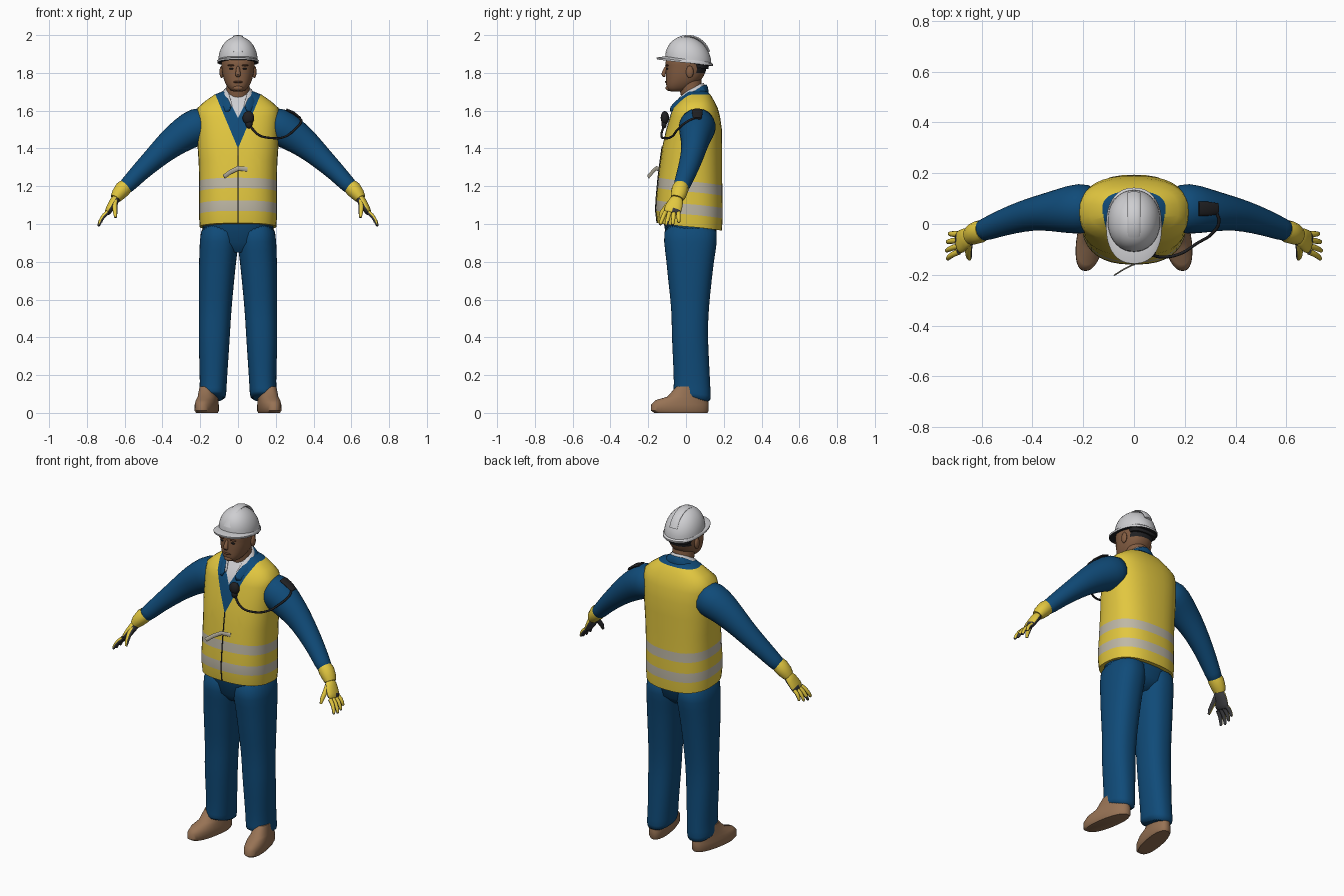
import bpy, bmesh, math
from mathutils import Vector

if "Cube" in bpy.data.objects:
    bpy.data.objects.remove(bpy.data.objects["Cube"])


def material(name, r, g, b):
    m = bpy.data.materials.new(name)
    m.use_nodes = True
    m.diffuse_color = (r, g, b, 1)
    bsdf = next(n for n in m.node_tree.nodes if n.type == "BSDF_PRINCIPLED")
    bsdf.inputs["Base Color"].default_value = (r, g, b, 1)
    bsdf.inputs["Roughness"].default_value = 0.7
    return m


YELLOW = material("vest yellow", 0.76, 0.57, 0.05)
BLUE = material("coverall blue", 0.005, 0.07, 0.19)
WHITE = material("helmet white", 0.62, 0.62, 0.64)
SKIN = material("skin brown", 0.23, 0.11, 0.055)
SHADE = material("dark skin", 0.12, 0.05, 0.025)
BOOT = material("boot tan", 0.31, 0.17, 0.09)
STRIPE = material("reflective grey", 0.52, 0.48, 0.38)
BLACK = material("black", 0.015, 0.015, 0.017)
GREY = material("glove grey", 0.045, 0.045, 0.05)
parts = []


def finish(name, bm, mats, rule=None, subsurf=0):
    """Turn a bmesh into an object; rule(centre, normal) picks the face colour."""
    bmesh.ops.recalc_face_normals(bm, faces=bm.faces)
    if rule:
        for f in bm.faces:
            f.material_index = rule(f.calc_center_median(), f.normal)
    me = bpy.data.meshes.new(name)
    bm.to_mesh(me)
    bm.free()
    for m in mats:
        me.materials.append(m)
    ob = bpy.data.objects.new(name, me)
    bpy.context.collection.objects.link(ob)
    if subsurf:
        mod = ob.modifiers.new("smooth", "SUBSURF")
        mod.levels = mod.render_levels = subsurf
    parts.append(ob)
    return ob


def bridge(rings, side=1):
    """Join closed rings of points into a capped skin, mirrored if side is -1."""
    bm = bmesh.new()
    rows = [[bm.verts.new((p[0] * side, p[1], p[2])) for p in ring] for ring in rings]
    for low, high in zip(rows, rows[1:]):
        for i in range(len(low)):
            j = (i + 1) % len(low)
            bm.faces.new((low[i], low[j], high[j], high[i]))
    bm.faces.new(rows[0])
    bm.faces.new(rows[-1])
    return bm


def oval(z, x0, x1, y0, y1, lift=0, power=2.3, shear=0, seg=36):
    """Horizontal rounded cross-section, lifted at the front, lowered at the back."""
    ring = []
    for k in range(seg):
        t = math.tau * k / seg
        c, s = math.cos(t), math.sin(t)
        x = math.copysign(abs(c) ** (2 / power), c)
        y = math.copysign(abs(s) ** (2 / power), s)
        y = (y0 + y1) / 2 + y * (y1 - y0) / 2
        ring.append(((x0 + x1) / 2 + x * (x1 - x0) / 2 + shear * y, y, z - lift * s))
    return ring


def tube(points, hint, side=1, seg=16):
    """Sweep an ellipse along points (x, y, z, radius along hint, other radius)."""
    pos = [Vector(p[:3]) for p in points]
    rings = []
    for i, p in enumerate(points):
        t = (pos[min(i + 1, len(pos) - 1)] - pos[max(i - 1, 0)]).normalized()
        h = Vector(hint(pos[i]) if callable(hint) else hint)
        u = (h - t * h.dot(t)).normalized()
        v = t.cross(u)
        angles = [math.tau * k / seg for k in range(seg)]
        rings.append([pos[i] + u * p[3] * math.cos(a) + v * p[4] * math.sin(a) for a in angles])
    return bridge(rings, side)


def ball(name, loc, size, mat):
    bm = bmesh.new()
    bmesh.ops.create_uvsphere(bm, u_segments=16, v_segments=10, radius=1)
    bmesh.ops.scale(bm, vec=size, verts=bm.verts)
    bmesh.ops.translate(bm, vec=loc, verts=bm.verts)
    return finish(name, bm, [mat])


X, Y, Z = (1, 0, 0), (0, 1, 0), (0, 0, 1)

# Vest: height, half width, front, back
torso = [(.985, .203, -.152, .19), (1.05, .207, -.16, .194), (1.105, .207, -.158, .194),
         (1.17, .206, -.152, .193), (1.225, .206, -.147, .192), (1.32, .208, -.135, .191),
         (1.41, .214, -.125, .191), (1.5, .216, -.105, .19), (1.57, .22, -.085, .18),
         (1.615, .214, -.07, .168), (1.65, .175, -.04, .15), (1.685, .125, -.015, .13),
         (1.705, .075, 0, .11)]
lifts = [.02 if z < 1.4 else 0 for z, *_ in torso]
bm = bridge([oval(z, -w, w, f, b, l, 2.5) for (z, w, f, b), l in zip(torso, lifts)])
# reflective bands follow the loops
for k, f in enumerate(bm.faces):
    f.material_index = 1 if k // 36 in (1, 3) and k < 36 * (len(torso) - 1) else 0
# clean diagonal cuts for the open neck and the shirt
for apex, slope in ((1.4, .42), (1.56, .5)):
    for s in (1, -1):
        front = [f for f in bm.faces if f.calc_center_median().y < .04
                 and f.calc_center_median().z > 1.36]
        geom = {g for f in front for g in (f, *f.edges, *f.verts)}
        bmesh.ops.bisect_plane(bm, geom=list(geom), dist=1e-5, plane_co=(0, 0, apex),
                               plane_no=(s, 0, -slope))
for f in bm.faces:
    c = f.calc_center_median()
    if c.z > 1.688 or (c.y < .03 and abs(c.x) < .42 * (c.z - 1.4)):
        f.material_index = 2
    if c.y < .03 and abs(c.x) < .5 * (c.z - 1.56):
        f.material_index = 3
finish("vest", bm, [YELLOW, STRIPE, BLUE, WHITE])

# Zip and loose strap on the vest front
zip_line = [(0, f - .001, z + l, .003, .003) for (z, w, f, b), l in zip(torso, lifts) if z < 1.42]
finish("vest_zip", tube(zip_line, X, seg=8), [BLACK])
strap = [(.05, -.142, 1.29), (0, -.158, 1.295), (-.04, -.178, 1.275), (-.075, -.2, 1.25)]
finish("vest_strap", tube([(*p, .012, .003) for p in strap], Z, seg=8), [STRIPE])

# Collars wrapped round the neck
half = [(.045, -.088, 1.595), (.078, -.035, 1.655), (.09, .04, 1.695), (.055, .1, 1.712)]
for name, mat, scale, rise, width in (("coverall_collar", BLUE, 1, 0, .026),
                                      ("shirt_collar", WHITE, .82, .014, .02)):
    path = half + [(0, .116, 1.715)] + [(-x, y, z) for x, y, z in reversed(half)]
    path = [(x * scale, .02 + (y - .02) * scale, z + rise, width, .008) for x, y, z in path]
    finish(name, tube(path, lambda p: (p.x, 0, -.06)), [mat], subsurf=1)

# Trousers: hips, then legs with boots
hips = [(.85, .06, -.06, .1), (.9, .17, -.1, .15), (1.02, .195, -.12, .17)]
finish("trouser_hips", bridge([oval(z, -w, w, f, b) for z, w, f, b in hips]), [BLUE])
leg = [(1.02, 0, .195, -.12, .17), (.9, -.004, .203, -.118, .165), (.82, .008, .206, -.105, .15),
       (.7, .02, .208, -.095, .136), (.55, .035, .206, -.076, .12), (.42, .042, .209, -.076, .115),
       (.3, .05, .206, -.07, .121), (.15, .06, .201, -.063, .128), (.1, .062, .206, -.068, .132, .012),
       (.07, .066, .204, -.064, .13, .028)]
boot = [(0, .05, -.168, .114), (.012, .057, -.185, .12), (.045, .056, -.184, .12),
        (.068, .053, -.16, .117), (.085, .05, -.1, .112), (.14, .045, -.05, .1)]

# Sleeve, glove cuff, palm
sleeve = [(.14, .06, 1.53, .09, .09), (.215, .062, 1.52, .105, .105), (.29, .052, 1.475, .088, .092),
          (.37, .045, 1.415, .07, .076), (.44, .03, 1.35, .062, .062), (.52, .005, 1.275, .053, .051),
          (.58, -.02, 1.21, .046, .044), (.612, -.03, 1.182, .041, .04)]
cuff = [(.595, -.026, 1.2, .04, .04), (.61, -.031, 1.185, .045, .043),
        (.635, -.04, 1.155, .042, .037), (.648, -.047, 1.135, .035, .029)]
palm = [(.64, -.043, 1.145, .033, .027), (.663, -.057, 1.11, .043, .023),
        (.683, -.07, 1.075, .048, .021), (.695, -.076, 1.052, .045, .015)]

for side, label in ((1, "left"), (-1, "right")):
    def grip(c, n):
        return int(n.dot(Vector((-.8 * side, 0, -.55))) > .15 or c.z < 1.005)

    finish(label + "_trouser_leg", bridge([oval(*r) for r in leg], side), [BLUE], subsurf=1)
    finish(label + "_boot", bridge([oval(z, .16 - w, .16 + w, f, b, shear=-.17)
                                    for z, w, f, b in boot], side), [BOOT])
    finish(label + "_sleeve", tube(sleeve, Y, side), [BLUE], subsurf=1)
    finish(label + "_glove_cuff", tube(cuff, Y, side), [YELLOW])
    finish(label + "_glove_palm", tube(palm, Y, side), [YELLOW, GREY],
           lambda c, n: int(grip(c, n) or c.z < 1.07), 1)
    for k, (finger, length) in enumerate((("index", .92), ("middle", 1), ("ring", .93), ("little", .75))):
        off = (k - 1.5) * .023
        base = Vector((.69, -.075 + off, 1.062))
        reach = Vector((.048, -.014 + off * .5, -.074)) * length
        curl = Vector((.008, 0, .003))
        path = [(*(base + reach * t + curl * (t * (1 - t) * 4)), r, r)
                for t, r in ((0, .012), (.35, .0115), (.7, .01), (.93, .008), (1, .004))]
        finish(label + "_" + finger + "_finger", tube(path, Y, side, 10), [YELLOW, GREY], grip)
    thumb = [(.65, -.07, 1.125, .017, .017), (.652, -.105, 1.09, .014, .014),
             (.65, -.128, 1.06, .012, .012), (.648, -.138, 1.035, .007, .007)]
    finish(label + "_thumb", tube(thumb, Y, side, 10), [YELLOW, GREY], grip)
    # ears, brows and eyes
    ball(label + "_ear", (side * .087, .02, 1.805), (.011, .02, .033), SKIN)
    ball(label + "_eyebrow", (side * .036, -.1, 1.84), (.02, .01, .005), SHADE)
    ball(label + "_eye", (side * .035, -.1, 1.822), (.013, .007, .005), BLACK)

# Head and neck, with dark hair low at the back
neck = [(0, .045, 1.62, .064, .062), (0, .032, 1.68, .062, .058), (0, .018, 1.77, .062, .062)]
finish("neck", tube(neck, X, seg=24), [SKIN])
head = [(1.7, .028, -.085, -.02), (1.712, .046, -.1, .02), (1.735, .063, -.106, .05),
        (1.765, .076, -.106, .085), (1.8, .084, -.108, .103), (1.83, .087, -.106, .11),
        (1.855, .09, -.111, .115), (1.9, .088, -.1, .112)]
finish("head", bridge([oval(z, -w, w, f, b) for z, w, f, b in head]), [SKIN, BLACK],
       lambda c, n: int(c.y > .055 and c.z > 1.8), 1)
nose = [(0, -.1, 1.838, .008, .008), (0, -.114, 1.81, .011, .011),
        (0, -.121, 1.79, .016, .013), (0, -.112, 1.779, .012, .007)]
finish("nose", tube(nose, X), [SKIN], subsurf=1)
ball("lips", (0, -.1, 1.752), (.025, .012, .007), SHADE)
ball("chin", (0, -.092, 1.72), (.028, .016, .015), SKIN)

# Safety helmet: dome, crown ridge, brim with dark underside
dome = []
for k in range(10):
    a = math.radians(k * 9.5)
    r, up = math.cos(a), math.sin(a)
    dome.append(oval(1.866 + .127 * up, -.104 * r, .104 * r, .01 - .12 * r, .01 + .124 * r,
                     .016 * r, 2.1))
finish("helmet_dome", bridge(dome), [WHITE])
arc = [math.radians(20 + 14 * k) for k in range(11)]
ridge = [(0, .01 - .119 * math.cos(a), 1.868 + .126 * math.sin(a), .026, .007) for a in arc]
finish("helmet_ridge", tube(ridge, X), [WHITE])
brim = [(1.853, .095, -.11, .125), (1.854, .109, -.154, .142), (1.864, .11, -.156, .143),
        (1.871, .103, -.112, .134)]
finish("helmet_brim", bridge([oval(z, -w, w, f, b, .017) for z, w, f, b in brim]),
       [WHITE, BLACK], lambda c, n: int(n.z < -.6))
band = [(1.825, .08, .03, .118), (1.86, .09, .02, .124)]
finish("helmet_band", bridge([oval(z, -w, w, f, b, .005) for z, w, f, b in band]), [BLACK])

# Radio microphone, cable and shoulder clip
ball("radio_microphone", (.055, -.112, 1.562), (.031, .022, .036), BLACK)
ball("microphone_grip", (.058, -.116, 1.53), (.018, .014, .024), BLACK)
clip = [(.255, .06, 1.604, .028, .008), (.29, .06, 1.588, .028, .01), (.33, .06, 1.558, .022, .008)]
finish("shoulder_clip", tube(clip, Y), [BLACK])
curve = bpy.data.curves.new("radio_cable", "CURVE")
curve.dimensions = "3D"
curve.bevel_depth = .006
curve.bevel_resolution = 2
curve.materials.append(BLACK)
route = [(.062, -.118, 1.52), (.11, -.13, 1.472), (.18, -.118, 1.455), (.25, -.075, 1.463),
         (.305, -.04, 1.505), (.335, .01, 1.545), (.32, .055, 1.565)]
spline = curve.splines.new("BEZIER")
spline.bezier_points.add(len(route) - 1)
for point, co in zip(spline.bezier_points, route):
    point.co = co
    point.handle_left_type = point.handle_right_type = "AUTO"
bpy.context.collection.objects.link(bpy.data.objects.new("radio_cable", curve))

# Smooth shading with sharp edges kept
bpy.ops.object.select_all(action="DESELECT")
for ob in parts:
    ob.select_set(True)
bpy.context.view_layer.objects.active = parts[0]
bpy.ops.object.shade_smooth_by_angle(angle=math.radians(45))
